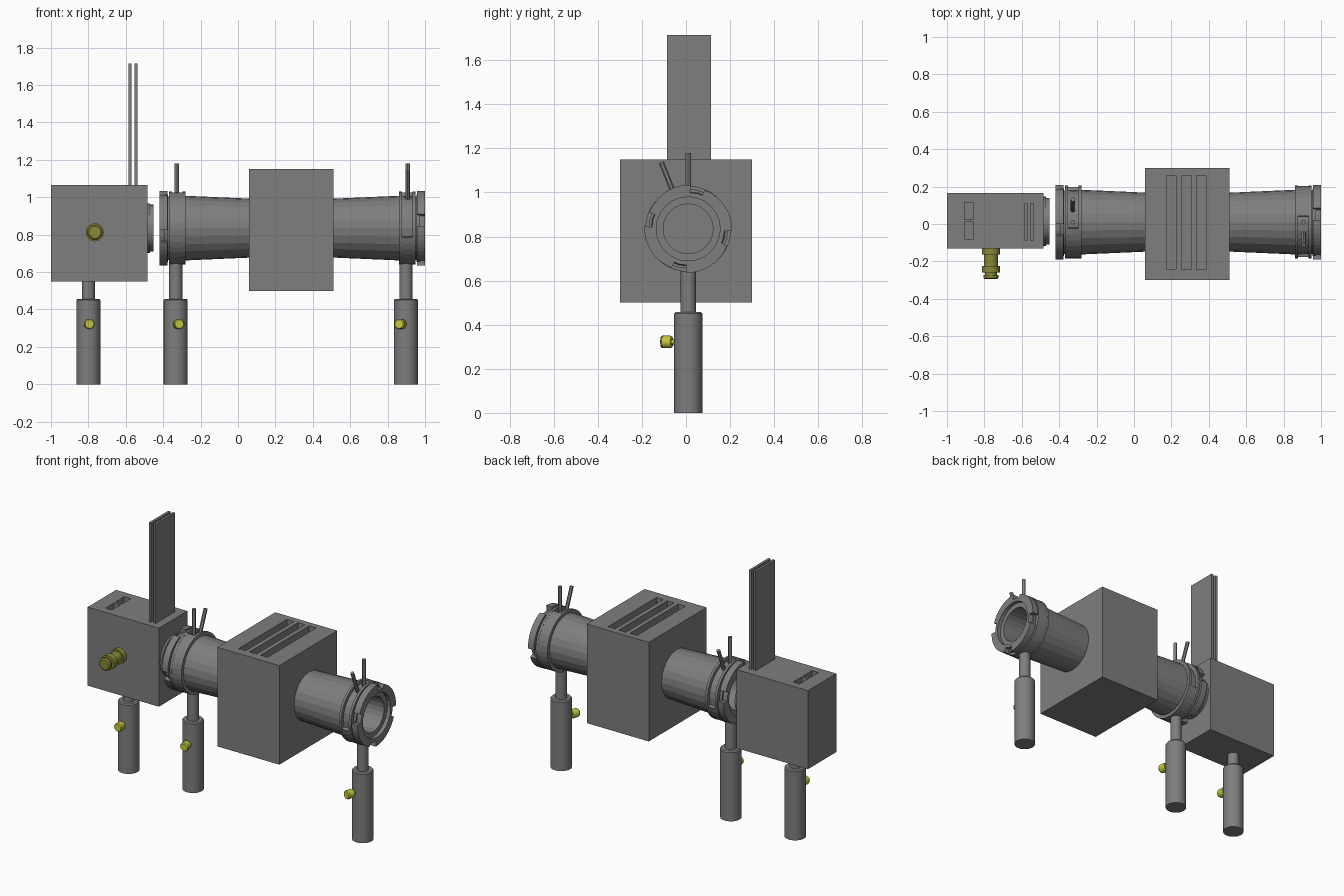
import bpy, bmesh, math
from mathutils import Matrix, Vector

if "Cube" in bpy.data.objects:
    bpy.data.objects.remove(bpy.data.objects["Cube"])


def material(name, rgb):
    m = bpy.data.materials.new(name)
    m.diffuse_color = (*rgb, 1)
    m.use_nodes = True
    m.node_tree.nodes["Principled BSDF"].inputs["Base Color"].default_value = m.diffuse_color
    return m


GREY = material("anodised grey", (0.21, 0.21, 0.21))
BRASS = material("bright brass", (0.55, 0.57, 0.05))
OLIVE = material("dull brass", (0.25, 0.25, 0.04))
AY, AZ = 0.01, 0.835      # optical axis
MID = 0.29                # centre of the oven, the barrel turns about it


def finish(name, bm, mat, smooth=False):
    bmesh.ops.recalc_face_normals(bm, faces=bm.faces)
    me = bpy.data.meshes.new(name)
    bm.to_mesh(me)
    bm.free()
    me.materials.append(mat)
    ob = bpy.data.objects.new(name, me)
    bpy.context.collection.objects.link(ob)
    if smooth:
        bpy.ops.object.select_all(action='DESELECT')
        ob.select_set(True)
        bpy.context.view_layer.objects.active = ob
        bpy.ops.object.shade_smooth_by_angle(angle=math.radians(30))
    return ob


def add_box(bm, x0, x1, y0, y1, z0, z1):
    mat = Matrix.Translation(((x0 + x1) / 2, (y0 + y1) / 2, (z0 + z1) / 2))
    mat = mat @ Matrix.Diagonal((x1 - x0, y1 - y0, z1 - z0, 1))
    bmesh.ops.create_cube(bm, size=1, matrix=mat)


def slotted_box(name, dims, slots):
    bm = bmesh.new()
    add_box(bm, *dims)
    ob = finish(name, bm, GREY)
    bm = bmesh.new()
    for s in slots:
        add_box(bm, *s)
    cutter = finish(name + "_cutter", bm, GREY)
    mod = ob.modifiers.new("slots", 'BOOLEAN')
    mod.operation, mod.solver, mod.object = 'DIFFERENCE', 'EXACT', cutter
    bpy.context.view_layer.objects.active = ob
    bpy.ops.object.modifier_apply(modifier="slots")
    bpy.data.objects.remove(cutter)
    return ob


def lathe(name, origin, axis, profile, mat, n=32, smooth=True, closed=False):
    """Revolve (distance along axis, radius) pairs about an axis."""
    bm = bmesh.new()
    frame = Matrix.Translation(origin) @ Vector(axis).to_track_quat('Z', 'Y').to_matrix().to_4x4()
    rings = [[bm.verts.new(frame @ Vector((r * math.cos(2 * math.pi * i / n),
                                           r * math.sin(2 * math.pi * i / n), h)))
              for i in range(n)] for h, r in profile]
    pairs = list(zip(rings, rings[1:]))
    if closed:
        pairs.append((rings[-1], rings[0]))
    else:
        bm.faces.new(rings[0])
        bm.faces.new(rings[-1])
    for a, b in pairs:
        for i in range(n):
            j = (i + 1) % n
            bm.faces.new((a[i], a[j], b[j], b[i]))
    return finish(name, bm, mat, smooth)


def add_arc(bm, x0, x1, r_in, r_out, a0, a1, r_end=None, n=10):
    """Solid ring sector about the optical axis; angle 0 is +y, 90 is up."""
    r_end = r_end or r_out
    secs = []
    for i in range(n + 1):
        t = i / n
        a = math.radians(a0 + (a1 - a0) * t)
        ro = r_out + (r_end - r_out) * t
        secs.append([bm.verts.new((x, AY + r * math.cos(a), AZ + r * math.sin(a)))
                     for x, r in ((x0, r_in), (x1, r_in), (x1, ro), (x0, ro))])
    for a, b in zip(secs, secs[1:]):
        for k in range(4):
            m = (k + 1) % 4
            bm.faces.new((a[k], a[m], b[m], b[k]))
    bm.faces.new(secs[0])
    bm.faces.new(secs[-1])


# Lamp housing with slots and the pair of tall filter plates
slotted_box("lamp_housing", (-1.0, -0.483, -0.13, 0.165, 0.55, 1.065),
            [(-0.906, -0.858, y, y + 0.09, 0.93, 1.2) for y in (-0.08, 0.025)])
for i, x in enumerate((-0.585, -0.553)):
    bm = bmesh.new()
    add_box(bm, x, x + 0.016, -0.087, 0.113, 0.9, 1.715)
    finish(f"filter_plate_{i + 1}", bm, GREY)
lathe("lamp_outlet", (-0.49, 0.015, AZ), (1, 0, 0), [(0, 0.132), (0.02, 0.132), (0.02, 0.125), (0.039, 0.125)], GREY)

# Stepped adjusting knob on the lamp housing
lathe("lamp_knob", (-0.765, -0.125, 0.812), (0, -1, 0),
      [(0, 0.048), (0.037, 0.048), (0.037, 0.038), (0.1, 0.038), (0.1, 0.048), (0.135, 0.048),
       (0.135, 0.032), (0.148, 0.032), (0.148, 0.04), (0.163, 0.04), (0.17, 0.032)], OLIVE, 24)

# Oven block with three top slots
slotted_box("oven_block", (0.06, 0.51, -0.3, 0.3, 0.5, 1.15),
            [(x, x + 0.051, -0.243, 0.26, 1.0, 1.3) for x in (0.174, 0.254, 0.334)])

# Barrel halves: hollow tapered tube, slotted collar, notched flange, levers
for side, spin in (("right", 0), ("left", math.pi)):
    parts = []
    parts.append(lathe(f"{side}_barrel", (0, AY, AZ), (1, 0, 0),
                       [(0.5, 0.157), (0.865, 0.173), (0.99, 0.168), (1.0, 0.165), (1.0, 0.145),
                        (0.975, 0.145), (0.975, 0.113), (0.5, 0.113)],
                       GREY, 24, False, True))
    bm = bmesh.new()
    for x0, x1 in ((0.862, 0.878), (0.932, 0.948)):
        add_arc(bm, x0, x1, 0.16, 0.195, 0, 180, n=18)
        add_arc(bm, x0, x1, 0.16, 0.195, 180, 360, n=18)
    add_arc(bm, 0.876, 0.934, 0.16, 0.194, -165, 80, n=24)
    parts.append(finish(f"{side}_collar", bm, GREY))
    bm = bmesh.new()
    for k in range(4):
        add_arc(bm, 0.957, 1.0, 0.155, 0.2, 75 + 90 * k - 78, 75 + 90 * k - 8, 0.192)
    for k in range(4):   # thin backing between the petals
        add_arc(bm, 0.955, 0.972, 0.155, 0.18, 90 * k, 90 * k + 90)
    parts.append(finish(f"{side}_notched_flange", bm, GREY))
    for label, ang, top in (("upright", 90, 0.345), ("tilted", 112, 0.325)):
        a = math.radians(ang)
        parts.append(lathe(f"{side}_{label}_lever", (0.907, AY, AZ), (0, math.cos(a), math.sin(a)),
                           [(0.15, 0.012), (top, 0.012)], GREY, 12))
    pivot = Matrix.Translation((MID, AY, 0))
    for ob in parts:
        ob.data.transform(pivot @ Matrix.Rotation(spin, 4, 'Z') @ pivot.inverted())

# Posts with brass thumbscrews
for name, x, top, dx in (("lamp", -0.8, 0.56, 0.006), ("left", -0.333, 0.66, 0.019), ("right", 0.898, 0.66, -0.035)):
    lathe(f"{name}_post", (x, AY, 0), (0, 0, 1),
          [(0, 0.064), (0.45, 0.064), (0.457, 0.058), (0.457, 0.035), (top, 0.035)], GREY)
    a = math.asin(dx / 0.12)
    lathe(f"{name}_thumbscrew", (x, AY, 0.322), (math.sin(a), -math.cos(a), 0),
          [(0.055, 0.012), (0.077, 0.012), (0.077, 0.024), (0.083, 0.028), (0.118, 0.028), (0.125, 0.023)],
          BRASS, 20)
